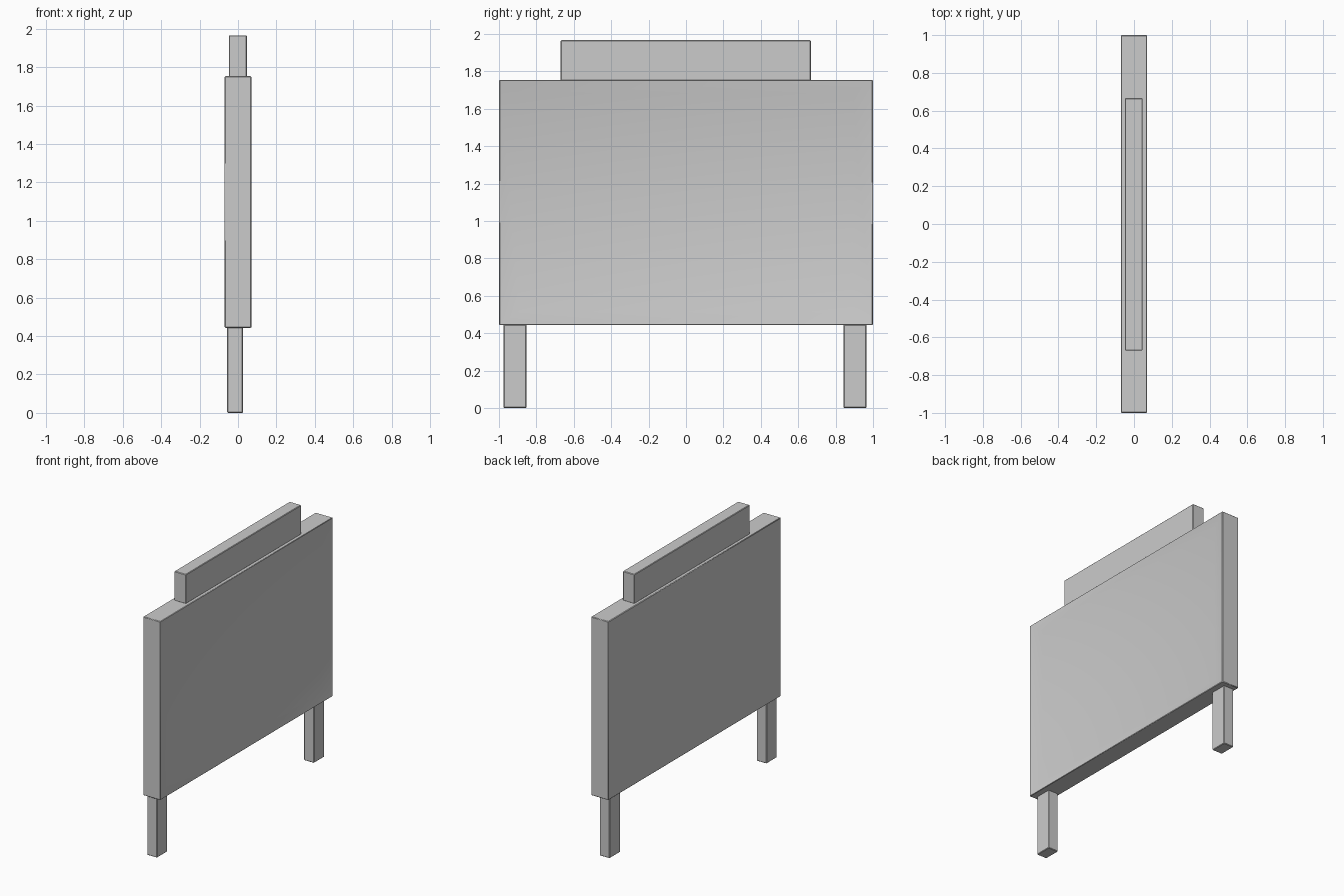
import bpy
import bmesh
from mathutils import Vector

if "Cube" in bpy.data.objects:
    bpy.data.objects.remove(bpy.data.objects["Cube"])


def box(name, x, y, z, recess=None):
    """Softly bevelled box between (min, max) pairs; recess = (scale, depth) on the +x face."""
    lo, hi = Vector((x[0], y[0], z[0])), Vector((x[1], y[1], z[1]))
    mid, size = (lo + hi) / 2, hi - lo
    bm = bmesh.new()
    bmesh.ops.create_cube(bm, size=1)
    bmesh.ops.scale(bm, vec=size, verts=bm.verts)
    if recess:
        # Sloping dish: inset the face by scaling, then sink it
        scale, depth = recess
        bm.normal_update()
        face = max(bm.faces, key=lambda f: f.normal.x)
        bmesh.ops.inset_region(bm, faces=[face], thickness=0.05)
        for v in face.verts:
            v.co.y = scale * size.y / 2 * (1 if v.co.y > 0 else -1)
            v.co.z = scale * size.z / 2 * (1 if v.co.z > 0 else -1)
            v.co.x -= depth
    mesh = bpy.data.meshes.new(name)
    bm.to_mesh(mesh)
    bm.free()
    ob = bpy.data.objects.new(name, mesh)
    ob.location = mid
    bpy.context.collection.objects.link(ob)
    bevel = ob.modifiers.new("edge_bevel", 'BEVEL')
    bevel.width = 0.004
    bevel.segments = 1
    bevel.limit_method = 'ANGLE'
    bevel.angle_limit = 0.6
    return ob


# Main panel with a shallow dished face
panel = box("panel", (-0.07, 0.07), (-1, 1), (0.443, 1.753), recess=(0.893, 0.022))
bpy.context.view_layer.objects.active = panel
panel.select_set(True)
bpy.ops.object.shade_smooth_by_angle(angle=0.5)

# Header board on top
box("header_board", (-0.048, 0.046), (-0.67, 0.667), (1.75, 1.966))

# Two legs
for side, y in (("near", -0.914), ("far", 0.904)):
    box(side + "_leg", (-0.056, 0.026), (y - 0.061, y + 0.061), (0, 0.446))
